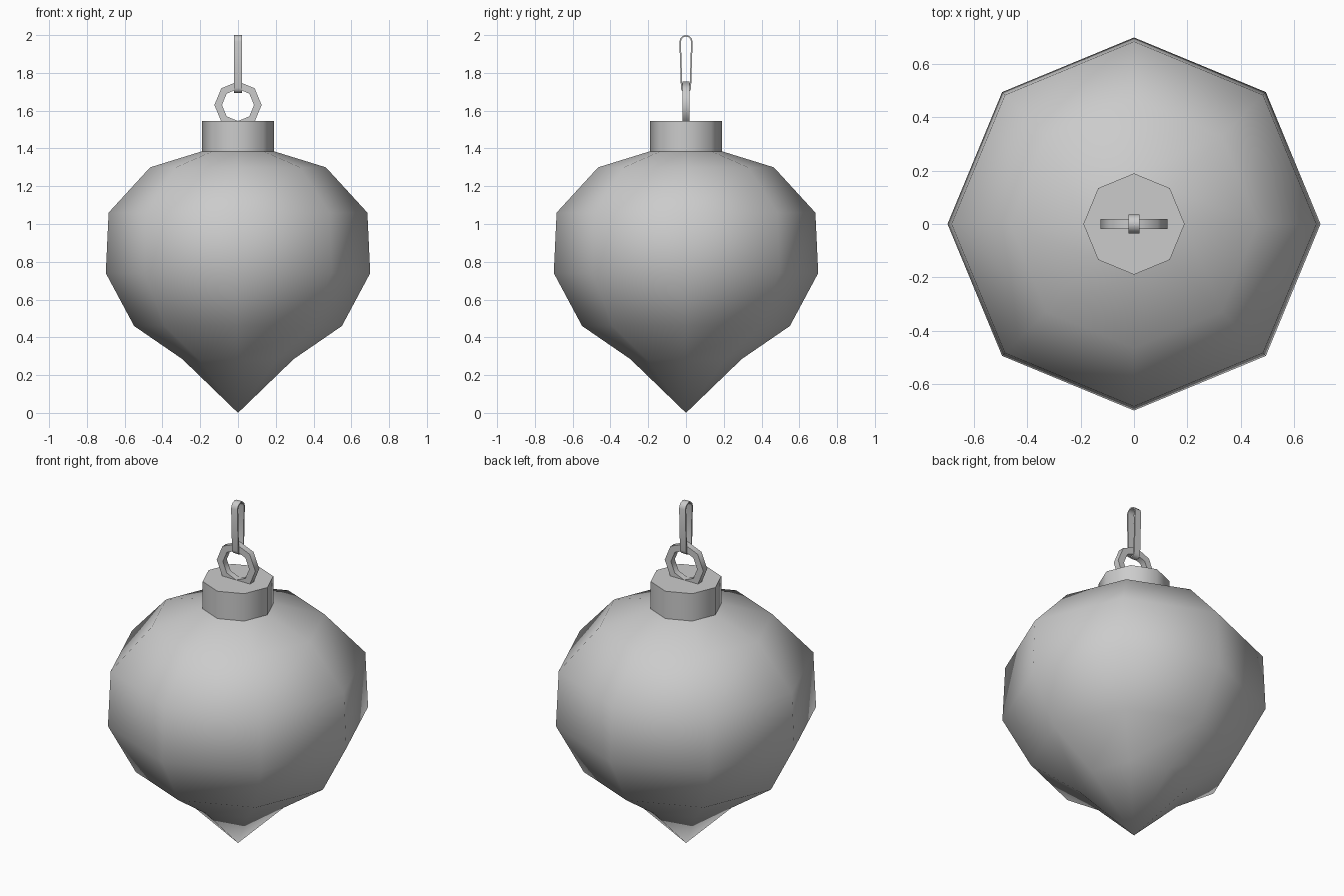
import bpy, bmesh, math

if "Cube" in bpy.data.objects:
    bpy.data.objects.remove(bpy.data.objects["Cube"], do_unlink=True)

SIDES = 8
grey = bpy.data.materials.new("plain grey")
grey.use_nodes = True
grey.diffuse_color = (0.6, 0.6, 0.6, 1)
grey.node_tree.nodes["Principled BSDF"].inputs["Base Color"].default_value = (0.6, 0.6, 0.6, 1)


def finish(name, bm, angle):
    bmesh.ops.recalc_face_normals(bm, faces=bm.faces)
    mesh = bpy.data.meshes.new(name)
    bm.to_mesh(mesh)
    bm.free()
    mesh.materials.append(grey)
    obj = bpy.data.objects.new(name, mesh)
    bpy.context.collection.objects.link(obj)
    bpy.ops.object.select_all(action="DESELECT")
    obj.select_set(True)
    bpy.context.view_layer.objects.active = obj
    bpy.ops.object.shade_smooth_by_angle(angle=math.radians(angle))
    return obj


def lathe(name, profile, angle):
    """Spin (radius, height) points around z; a zero radius becomes a pole."""
    bm = bmesh.new()
    verts = [bm.verts.new((r, 0, z)) for r, z in profile]
    edges = [bm.edges.new(pair) for pair in zip(verts, verts[1:])]
    bmesh.ops.spin(bm, geom=verts + edges, cent=(0, 0, 0), axis=(0, 0, 1),
                   angle=math.tau, steps=SIDES, use_merge=True)
    bmesh.ops.remove_doubles(bm, verts=bm.verts, dist=0.0001)
    return finish(name, bm, angle)


def band(name, outer, inner, half_width, to_3d):
    """Closed flat band between two matching outlines, given a width."""
    bm = bmesh.new()
    loops = [[bm.verts.new(to_3d(u, z, w)) for u, z in outline]
             for outline, w in ((outer, -half_width), (outer, half_width),
                                (inner, half_width), (inner, -half_width))]
    n = len(outer)
    for a, b in zip(loops, loops[1:] + loops[:1]):
        for i in range(n):
            j = (i + 1) % n
            bm.faces.new((a[i], a[j], b[j], b[i]))
    return finish(name, bm, 50)


def circle(radius, z):
    return [(radius * math.cos(math.tau * i / SIDES),
             z + radius * math.sin(math.tau * i / SIDES)) for i in range(SIDES)]


def teardrop(inset):
    """Long link outline: wide rounded top, narrower rounded bottom."""
    points = []
    for z, radius, start in ((1.965, 0.035, 0), (1.72, 0.027, math.pi)):
        for i in range(7):
            a = start + math.pi * i / 6
            points.append(((radius - inset) * math.cos(a),
                           z + (radius - inset) * math.sin(a)))
    return points


# Faceted bauble tapering to a point
lathe("bauble_body", [(0, 0), (0.295, 0.285), (0.55, 0.46), (0.7, 0.74),
                      (0.685, 1.06), (0.465, 1.3), (0.19, 1.385)], 80)

# Cap closing the neck
lathe("cap", [(0, 1.385), (0.19, 1.385), (0.19, 1.545), (0, 1.545)], 50)

# Ring standing on the cap
band("cap_ring", circle(0.125, 1.63), circle(0.085, 1.63), 0.018,
     lambda u, z, w: (u, w, z))

# Hanging link threaded through the ring
band("hanging_link", teardrop(0), teardrop(0.008), 0.02,
     lambda u, z, w: (w, u, z))
